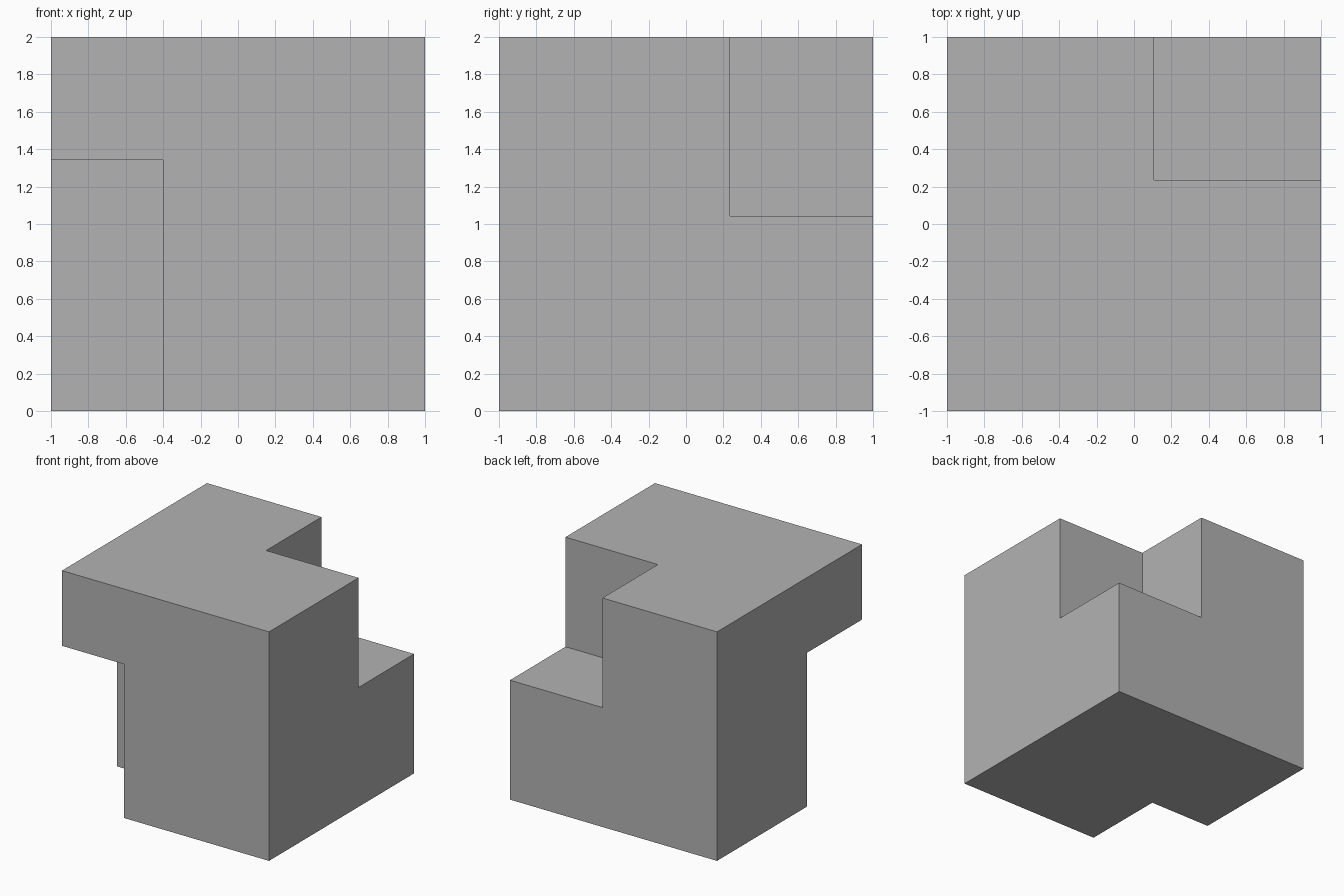
import bpy

if "Cube" in bpy.data.objects:
    bpy.data.objects.remove(bpy.data.objects["Cube"], do_unlink=True)


def make_material(name, colour):
    mat = bpy.data.materials.new(name)
    mat.use_nodes = True
    mat.diffuse_color = colour
    mat.node_tree.nodes["Principled BSDF"].inputs["Base Color"].default_value = colour
    return mat


def add_box(name, low, high):
    """Axis-aligned box between two opposite corners."""
    centre = [(a + b) / 2 for a, b in zip(low, high)]
    bpy.ops.mesh.primitive_cube_add(size=1, location=centre)
    box = bpy.context.object
    box.name = name
    box.scale = [b - a for a, b in zip(low, high)]
    bpy.ops.object.transform_apply(location=True, rotation=False, scale=True)
    return box


def cut_notch(target, low, high):
    """Subtract a box from the target, then discard the cutter."""
    cutter = add_box("notch_cutter", low, high)
    cutter.hide_render = True
    mod = target.modifiers.new("notch", 'BOOLEAN')
    mod.operation = 'DIFFERENCE'
    mod.solver = 'EXACT'
    mod.object = cutter
    bpy.context.view_layer.objects.active = target
    bpy.ops.object.modifier_apply(modifier=mod.name)
    bpy.data.objects.remove(cutter, do_unlink=True)


# Solid cube body
block = add_box("notched_block", (-1, -1, 0), (1, 1, 2))
block.data.materials.append(make_material("plain_grey", (0.45, 0.45, 0.45, 1)))

# Upper notch at the back left corner
cut_notch(block, (0.107, 0.235, 1.043), (1.5, 1.5, 2.5))

# Lower notch at the front right corner
cut_notch(block, (-1.5, -1.5, -0.5), (-0.4, -0.24, 1.343))

# Flat faces, one material
for face in block.data.polygons:
    face.use_smooth = False
    face.material_index = 0
